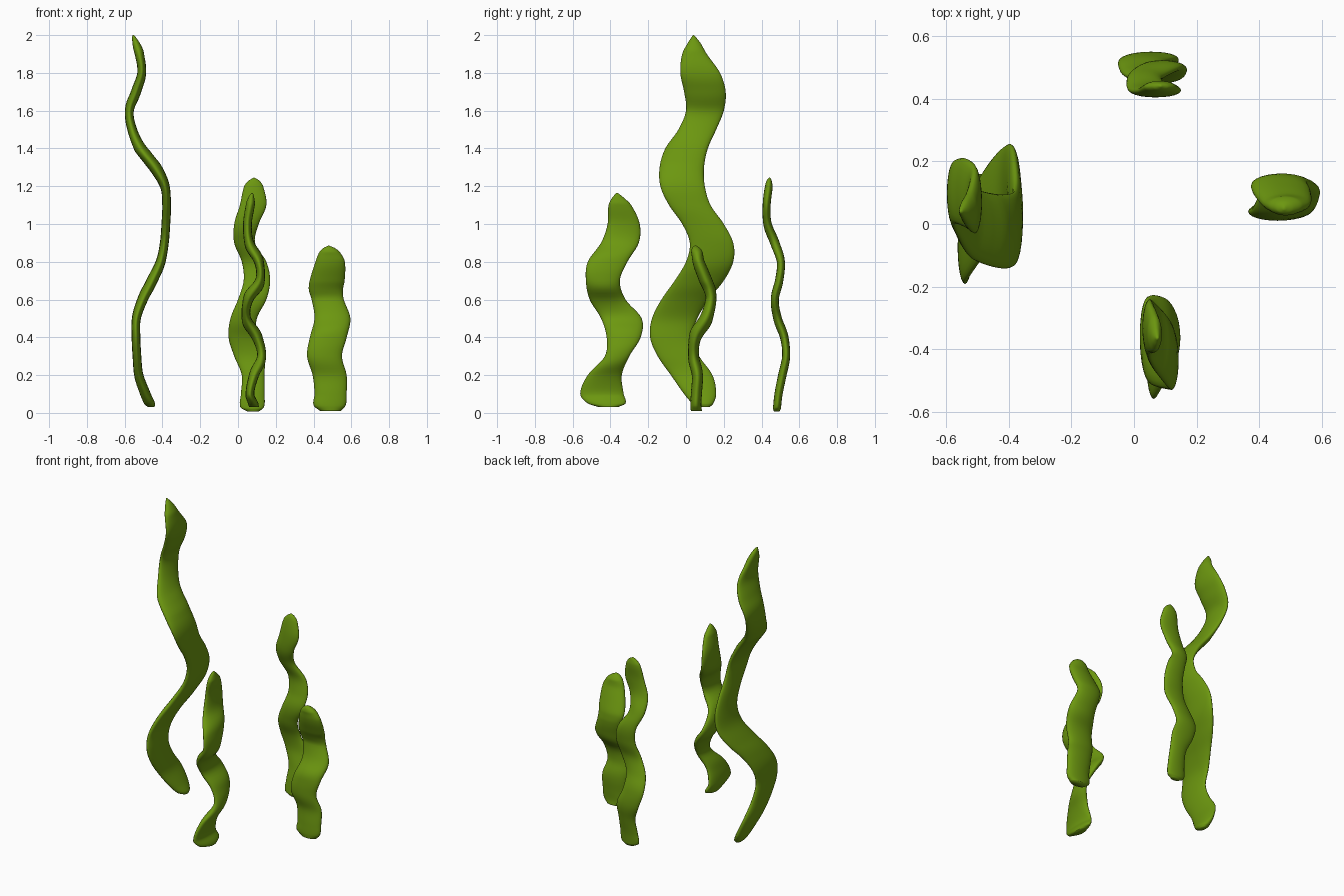
import bpy, math

green = bpy.data.materials.new("kelp_green")
green.diffuse_color = (0.15, 0.31, 0.005, 1)


def spline(rows, z, col):
    """Cubic interpolation of one column of the stations at height z."""
    i = max(k for k in range(len(rows) - 1) if rows[k][0] <= z + 1e-9)
    a, b = rows[i], rows[i + 1]

    def slope(k):
        lo, hi = rows[max(k - 1, 0)], rows[min(k + 1, len(rows) - 1)]
        return (hi[col] - lo[col]) / (hi[0] - lo[0])
    h = b[0] - a[0]
    t = (z - a[0]) / h
    return ((2*t**3 - 3*t*t + 1) * a[col] + (t**3 - 2*t*t + t) * h * slope(i)
            + (3*t*t - 2*t**3) * b[col] + (t**3 - t*t) * h * slope(i + 1))


def blade(name, rows, thick, wide_axis, steps=6, sides=24):
    """Loft flat oval sections through stations (z, x, y, width)."""
    levels = []
    for a, b in zip(rows, rows[1:]):
        levels += [a[0] + (b[0] - a[0]) * k / steps for k in range(steps)]
    levels.append(rows[-1][0])
    thin_col = 2 if wide_axis == 0 else 1
    verts, faces = [], []
    for z in levels:
        x, y, w = (spline(rows, z, c) for c in (1, 2, 3))
        w = max(w, 0.006)
        z0, z1 = max(z - .03, rows[0][0]), min(z + .03, rows[-1][0])
        s = (spline(rows, z1, thin_col) - spline(rows, z0, thin_col)) / (z1 - z0)
        t = thick * (1 + 1.6 * min(s * s, 0.5)) * min(1, w / 0.11) ** 0.7
        dx, dy = (w, t) if wide_axis == 0 else (t, w)
        for k in range(sides):
            a = 2 * math.pi * k / sides
            verts.append((x + dx / 2 * math.cos(a), y + dy / 2 * math.sin(a), z))
    n = len(levels)
    for i in range(n - 1):
        for k in range(sides):
            j = (k + 1) % sides
            faces.append((i*sides + k, i*sides + j, (i+1)*sides + j, (i+1)*sides + k))
    faces.append(tuple(reversed(range(sides))))
    faces.append(tuple(range((n - 1) * sides, n * sides)))
    me = bpy.data.meshes.new(name)
    me.from_pydata(verts, [], faces)
    me.materials.append(green)
    for p in me.polygons:
        p.use_smooth = True
    ob = bpy.data.objects.new(name, me)
    bpy.context.collection.objects.link(ob)


# tall blade on the left, broad side facing x
blade("tall_left_blade", [
    (.03, -.46, .10, .05), (.05, -.468, .09, .11), (.1, -.49, .075, .17),
    (.2, -.525, .03, .22), (.3, -.535, -.04, .22), (.4, -.54, -.08, .22),
    (.5, -.538, -.06, .24), (.6, -.505, -.005, .25), (.7, -.455, .07, .26),
    (.8, -.41, .125, .25), (.9, -.39, .135, .23), (1.0, -.382, .09, .22),
    (1.1, -.378, .02, .22), (1.2, -.388, -.018, .235), (1.3, -.44, -.022, .235),
    (1.4, -.515, .003, .225), (1.5, -.56, .06, .20), (1.6, -.575, .10, .20),
    (1.7, -.54, .10, .22), (1.8, -.51, .075, .21), (1.9, -.522, .045, .13),
    (1.96, -.54, .043, .065), (2.0, -.555, .04, .006)], .046, 1)

# front blade, broad side facing x
blade("front_blade", [
    (.03, .085, -.41, .10), (.05, .08, -.42, .20), (.1, .063, -.445, .23),
    (.2, .085, -.43, .18), (.3, .125, -.365, .13), (.4, .10, -.33, .18),
    (.5, .045, -.342, .215), (.6, .055, -.415, .19), (.7, .115, -.44, .18),
    (.8, .11, -.415, .21), (.9, .06, -.35, .20), (1.0, .05, -.33, .17),
    (1.1, .065, -.35, .12), (1.14, .07, -.36, .06), (1.165, .075, -.365, .006)],
    .046, 1)

# back blade, broad side facing y
blade("back_blade", [
    (.007, .08, .48, .06), (.03, .075, .482, .125), (.1, .078, .49, .125),
    (.2, .08, .51, .12), (.3, .06, .53, .16), (.4, .025, .52, .15),
    (.5, .03, .485, .14), (.6, .075, .47, .15), (.7, .10, .493, .14),
    (.8, .085, .502, .13), (.9, .035, .47, .11), (1.0, .045, .432, .13),
    (1.1, .08, .427, .14), (1.2, .083, .438, .10), (1.23, .085, .44, .055),
    (1.245, .085, .442, .006)], .042, 0)

# short blade on the right, broad side facing y
blade("short_right_blade", [
    (.01, .49, .055, .11), (.04, .485, .052, .17), (.1, .49, .055, .17),
    (.2, .485, .06, .18), (.3, .458, .04, .185), (.4, .478, .05, .195),
    (.5, .50, .105, .19), (.6, .475, .132, .17), (.65, .465, .125, .18),
    (.7, .472, .105, .185), (.8, .488, .067, .155), (.85, .485, .058, .11),
    (.873, .482, .053, .06), (.885, .48, .05, .006)], .058, 0)
